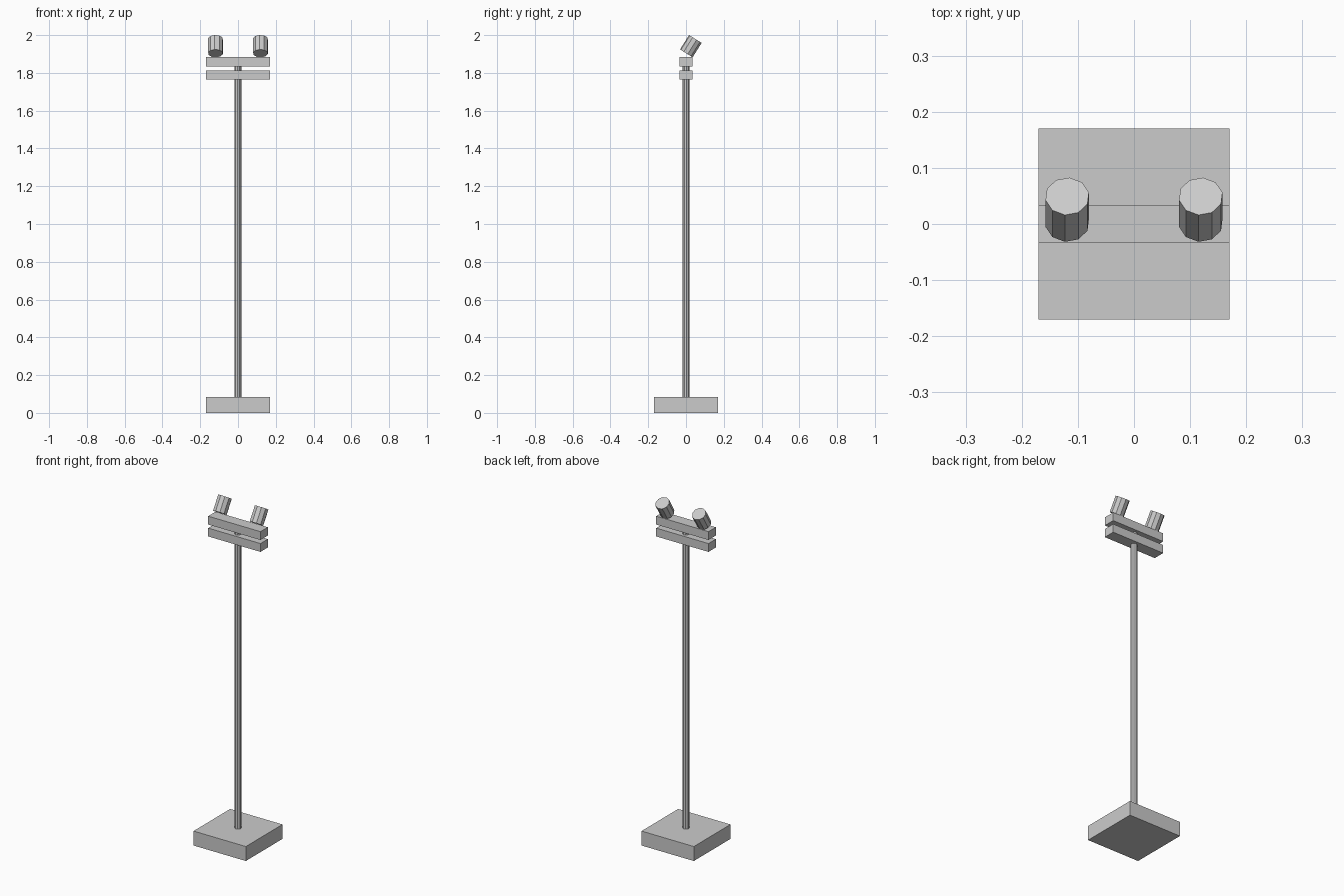
import bpy, bmesh, math
from mathutils import Matrix, Vector

if "Cube" in bpy.data.objects:
    bpy.data.objects.remove(bpy.data.objects["Cube"])

grey = bpy.data.materials.new("light_grey")
grey.diffuse_color = (0.6, 0.6, 0.6, 1)
grey.use_nodes = True
grey.node_tree.nodes["Principled BSDF"].inputs["Base Color"].default_value = grey.diffuse_color


def finish(name, bm, matrix):
    bmesh.ops.recalc_face_normals(bm, faces=bm.faces)
    mesh = bpy.data.meshes.new(name)
    bm.to_mesh(mesh)
    bm.free()
    mesh.materials.append(grey)
    obj = bpy.data.objects.new(name, mesh)
    obj.matrix_world = matrix
    bpy.context.collection.objects.link(obj)
    return obj


def box(name, size, z0):
    bm = bmesh.new()
    bmesh.ops.create_cube(bm, size=1)
    bmesh.ops.scale(bm, vec=size, verts=bm.verts)
    return finish(name, bm, Matrix.Translation((0, 0, z0 + size[2] / 2)))


def prism(name, radius, length, centre, sides=10, start=0, tilt=0):
    # regular polygon extruded along its axis, leaning towards the back
    bm = bmesh.new()
    ring = [bm.verts.new((radius * math.cos(start + i * math.tau / sides),
                          radius * math.sin(start + i * math.tau / sides),
                          -length / 2)) for i in range(sides)]
    cap = bm.faces.new(ring)
    top = bmesh.ops.extrude_face_region(bm, geom=[cap], use_keep_orig=True)["geom"]
    bmesh.ops.translate(bm, vec=Vector((0, 0, length)),
                        verts=[g for g in top if isinstance(g, bmesh.types.BMVert)])
    return finish(name, bm, Matrix.Translation(centre) @ Matrix.Rotation(-tilt, 4, 'X'))


# square foot and pole
box("base", (0.34, 0.34, 0.085), 0)
prism("pole", 0.0185, 1.78, (0, 0, 0.95), start=math.radians(12))

# two crossbars
box("lower_crossbar", (0.34, 0.068, 0.049), 1.764)
box("upper_crossbar", (0.34, 0.068, 0.049), 1.834)

# pair of tilted lamps
for side, x in (("left", -0.119), ("right", 0.119)):
    prism("lamp_" + side, 0.0395, 0.09, (x, 0.0255, 1.9415),
          start=math.radians(12), tilt=math.radians(32))
